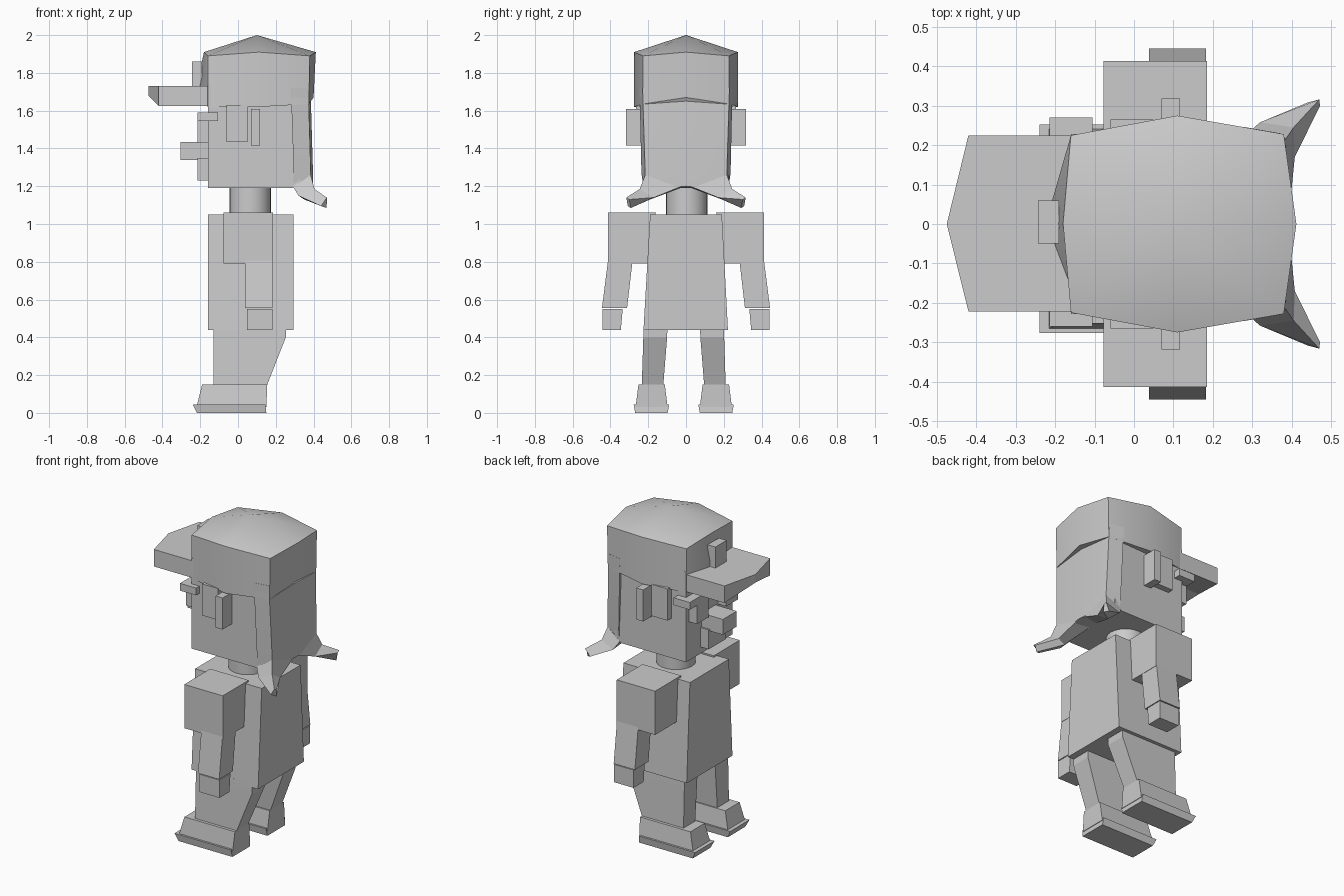
import bpy, bmesh, math

if "Cube" in bpy.data.objects:
    bpy.data.objects.remove(bpy.data.objects["Cube"])


def loft(name, sections, smooth=None):
    """Skin matching point loops; a one-point section becomes an apex."""
    bm = bmesh.new()
    loops = [[bm.verts.new(p) for p in s] for s in sections]
    for a, b in zip(loops, loops[1:]):
        n = len(a)
        for i in range(n):
            j = (i + 1) % n
            bm.faces.new((a[i], a[j], b[0]) if len(b) == 1 else (a[i], a[j], b[j], b[i]))
    for loop in (loops[0], loops[-1]):
        if len(loop) > 2:
            bm.faces.new(loop)
    bmesh.ops.recalc_face_normals(bm, faces=bm.faces)
    me = bpy.data.meshes.new(name)
    bm.to_mesh(me)
    bm.free()
    ob = bpy.data.objects.new(name, me)
    bpy.context.collection.objects.link(ob)
    if smooth:
        bpy.ops.object.select_all(action='DESELECT')
        ob.select_set(True)
        bpy.context.view_layer.objects.active = ob
        bpy.ops.object.shade_smooth_by_angle(angle=math.radians(smooth))
    return ob


def rect(x0, x1, y0, y1, z):
    return [(x0, y0, z), (x1, y0, z), (x1, y1, z), (x0, y1, z)]


def block(name, x0, x1, y0, y1, z0, z1):
    return loft(name, [rect(x0, x1, y0, y1, z0), rect(x0, x1, y0, y1, z1)])


def flip(points, s, dy=0.0):
    return [(x, y * s + dy, z) for x, y, z in points]


# Torso, neck and head
loft("torso", [rect(-.16, .295, -.225, .222, .44), rect(-.16, .295, -.19, .19, 1.05)])
ring = [(.065 + .11 * math.cos(i * math.tau / 24), .004 + .11 * math.sin(i * math.tau / 24))
        for i in range(24)]
loft("neck", [[(x, y, z) for x, y in ring] for z in (1.03, 1.21)], 40)
block("head", -.16, .33, -.228, .228, 1.19, 1.75)

# Face
block("nose", -.305, -.15, -.06, .075, 1.34, 1.435)
block("moustache", -.215, -.15, -.08, .085, 1.23, 1.35)

# Cap crown with low dome
half_low = [(-.16, .225, 1.62), (.11, .275, 1.62), (.375, .228, 1.635)]
half_top = [(-.16, .225, 1.89), (.11, .275, 1.91), (.38, .228, 1.89)]


def cap_ring(half, front, back):
    return [front] + half + [back] + flip(half[::-1], -1)


loft("cap", [cap_ring(half_low, (-.225, 0, 1.71), (.40, 0, 1.67)),
             cap_ring(half_top, (-.18, 0, 1.91), (.412, 0, 1.91)),
             [(.10, 0, 2.0)]], 30)

# Cap brim, thinner at the middle of its front edge
loft("cap_brim", [
    [(-.15, -.222, 1.625), (-.42, -.222, 1.625), (-.42, -.222, 1.73), (-.15, -.222, 1.73)],
    [(-.15, 0, 1.68), (-.475, 0, 1.68), (-.475, 0, 1.73), (-.15, 0, 1.73)],
    [(-.15, .225, 1.625), (-.42, .225, 1.625), (-.42, .225, 1.73), (-.15, .225, 1.73)]])
block("cap_badge", -.243, -.19, -.05, .06, 1.71, 1.86)


# Back hair panel
def hair_ring(z, x_front, x_back, y_front, y_back, z_mid):
    half = [(x_front, y_front, z), (x_back, y_back, z)]
    return half + [(x_back + .012, 0, z_mid)] + flip(half[::-1], -1)


loft("back_hair", [hair_ring(1.19, .295, .385, .225, .215, 1.20),
                   hair_ring(1.27, .295, .385, .236, .216, 1.27),
                   hair_ring(1.72, .28, .372, .246, .23, 1.72)], 20)

for s, side in ((-1, "right"), (1, "left")):
    # Flared hair tips
    loft(side + "_hair_tip", [
        flip([(.29, .232, 1.20), (.385, .216, 1.26), (.392, .01, 1.205), (.30, .03, 1.19)], s),
        flip([(.32, .258, 1.15), (.405, .245, 1.185), (.408, .17, 1.14), (.35, .19, 1.13)], s),
        flip([(.44, .308, 1.095), (.47, .316, 1.14), (.472, .30, 1.13), (.468, .292, 1.085)], s)])

    # Eye, brow, sideburn and ear
    loft(side + "_eye", [flip(rect(-.215, -.15, .085, .20, z), s) for z in (1.43, 1.55)])
    loft(side + "_brow", [
        flip([(-.215, y, 1.545), (-.105, y, 1.545), (-.105, y, 1.59), (-.215, y, 1.59)], s, .005)
        for y in (.09, .265)])
    loft(side + "_sideburn", [flip(rect(-.06, .05, .2, .265, z), s) for z in (1.435, 1.63)])
    loft(side + "_ear", [flip(rect(.07, .117, .21, .318, z), s) for z in (1.415, 1.61)])

    # Sleeve, forearm and hand
    loft(side + "_sleeve", [flip(rect(-.078, .185, .185, .413, .79), s),
                            flip(rect(-.078, .185, .16, .413, 1.06), s)])
    loft(side + "_forearm", [flip(rect(.038, .183, .312, .445, .555), s),
                             flip(rect(.038, .183, .28, .41, .83), s)])
    loft(side + "_hand", [flip(rect(.048, .183, .345, .443, .44), s),
                          flip(rect(.048, .183, .335, .443, .55), s)])

    # Leg, shoe and sole
    d = -.012
    loft(side + "_leg", [flip(rect(-.13, .15, .11, .222, .12), s, d),
                         flip(rect(-.13, .155, .108, .222, .15), s, d),
                         flip(rect(-.13, .253, .088, .214, .40), s, d),
                         flip(rect(-.13, .255, .086, .212, .46), s, d)])
    loft(side + "_shoe", [flip(rect(-.22, .15, .085, .255, .03), s, d),
                          flip(rect(-.19, .155, .1, .24, .15), s, d)])
    loft(side + "_sole", [flip(rect(-.218, .15, .085, .257, 0), s, d),
                          flip(rect(-.24, .145, .077, .265, .045), s, d)])
